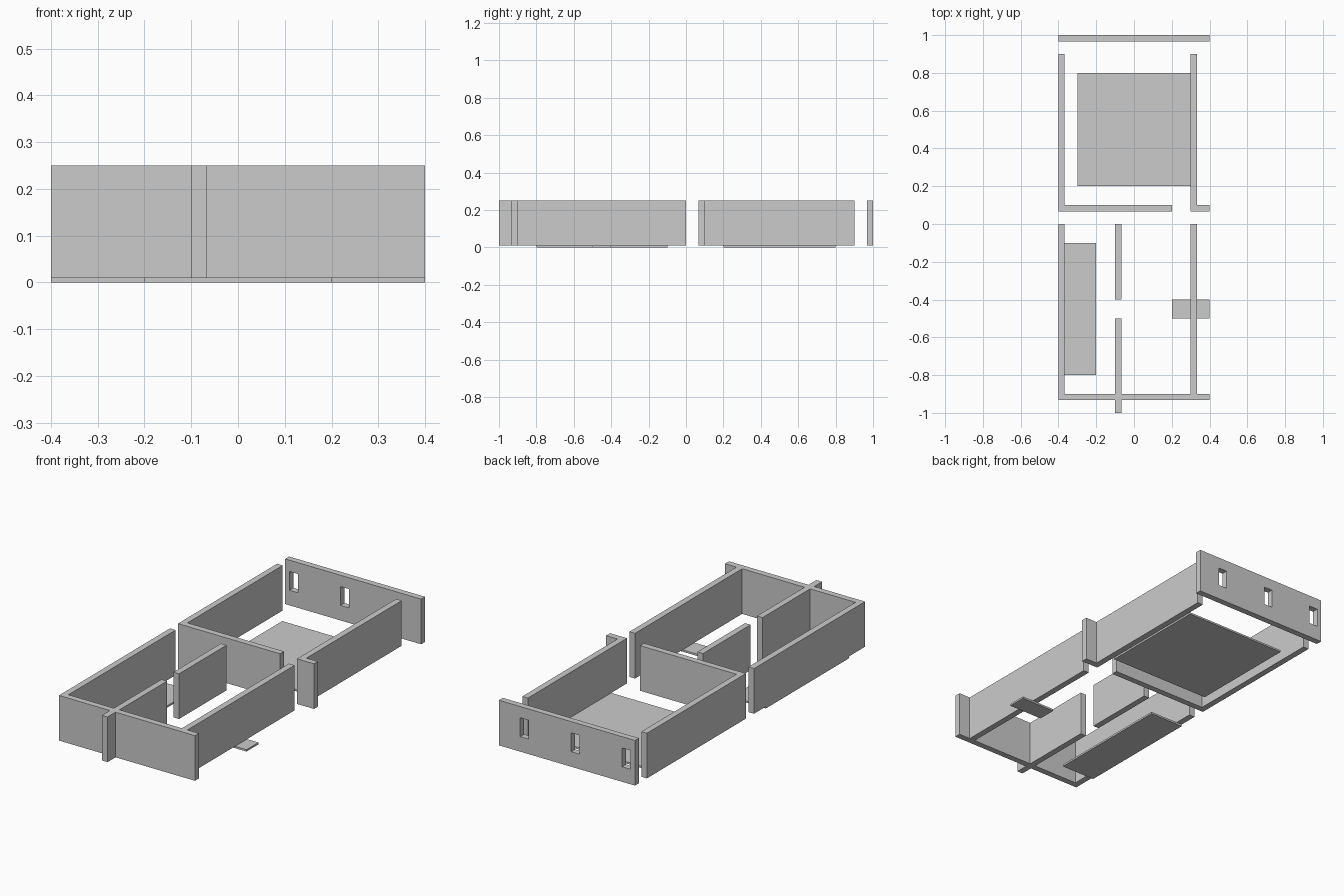
import bpy, bmesh

if "Cube" in bpy.data.objects:
    bpy.data.objects.remove(bpy.data.objects["Cube"])

T = 0.033               # wall thickness
Z0, Z1 = 0.01, 0.25     # wall bottom and top


def extrude_outline(name, outline, z0=Z0, z1=Z1):
    """Solid prism from a floor-plan outline."""
    bm = bmesh.new()
    face = bm.faces.new([bm.verts.new((x, y, z0)) for x, y in outline])
    top = bmesh.ops.extrude_face_region(bm, geom=[face])["geom"]
    bmesh.ops.translate(bm, vec=(0, 0, z1 - z0),
                        verts=[v for v in top if isinstance(v, bmesh.types.BMVert)])
    bmesh.ops.recalc_face_normals(bm, faces=bm.faces)
    mesh = bpy.data.meshes.new(name)
    bm.to_mesh(mesh)
    bm.free()
    obj = bpy.data.objects.new(name, mesh)
    bpy.context.collection.objects.link(obj)
    return obj


def box(name, x0, x1, y0, y1, z0=Z0, z1=Z1):
    return extrude_outline(name, [(x0, y0), (x1, y0), (x1, y1), (x0, y1)], z0, z1)


# Floor slabs
box("main_floor", -0.3, 0.3, 0.2, 0.8, 0, Z0)
box("long_floor", -0.4, -0.2, -0.8, -0.1, 0, Z0)
box("door_step", 0.2, 0.4, -0.5, -0.4, 0, Z0)

# Back room: two L-shaped walls with a doorway between them
extrude_outline("back_room_left_wall", [
    (-0.4, 0.1 - T), (0.2, 0.1 - T), (0.2, 0.1),
    (-0.4 + T, 0.1), (-0.4 + T, 0.9), (-0.4, 0.9)])
extrude_outline("back_room_right_wall", [
    (0.3, 0.1 - T), (0.4, 0.1 - T), (0.4, 0.1),
    (0.3 + T, 0.1), (0.3 + T, 0.9), (0.3, 0.9)])

# Front rooms: side walls, front wall and the joined divider
F = -0.9
extrude_outline("front_rooms_wall", [
    (-0.4, F - T), (-0.1, F - T), (-0.1, -1), (-0.1 + T, -1), (-0.1 + T, F - T),
    (0.4, F - T), (0.4, F), (0.3 + T, F), (0.3 + T, 0), (0.3, 0), (0.3, F),
    (-0.1 + T, F), (-0.1 + T, -0.5), (-0.1, -0.5), (-0.1, F),
    (-0.4 + T, F), (-0.4 + T, 0), (-0.4, 0)])
box("divider_wall", -0.1, -0.1 + T, -0.4, 0)

# Back wall with three window openings
back = box("back_wall", -0.4, 0.4, 1 - T, 1)
for i, x in enumerate((-0.35, -0.05, 0.25)):
    cutter = box(f"window_cutter_{i + 1}", x - 0.025, x + 0.025, 0.9, 1.1, 0.09, 0.19)
    cutter.hide_render = True
    cutter.display_type = 'WIRE'
    mod = back.modifiers.new(f"window_{i + 1}", 'BOOLEAN')
    mod.operation = 'DIFFERENCE'
    mod.solver = 'EXACT'
    mod.object = cutter
